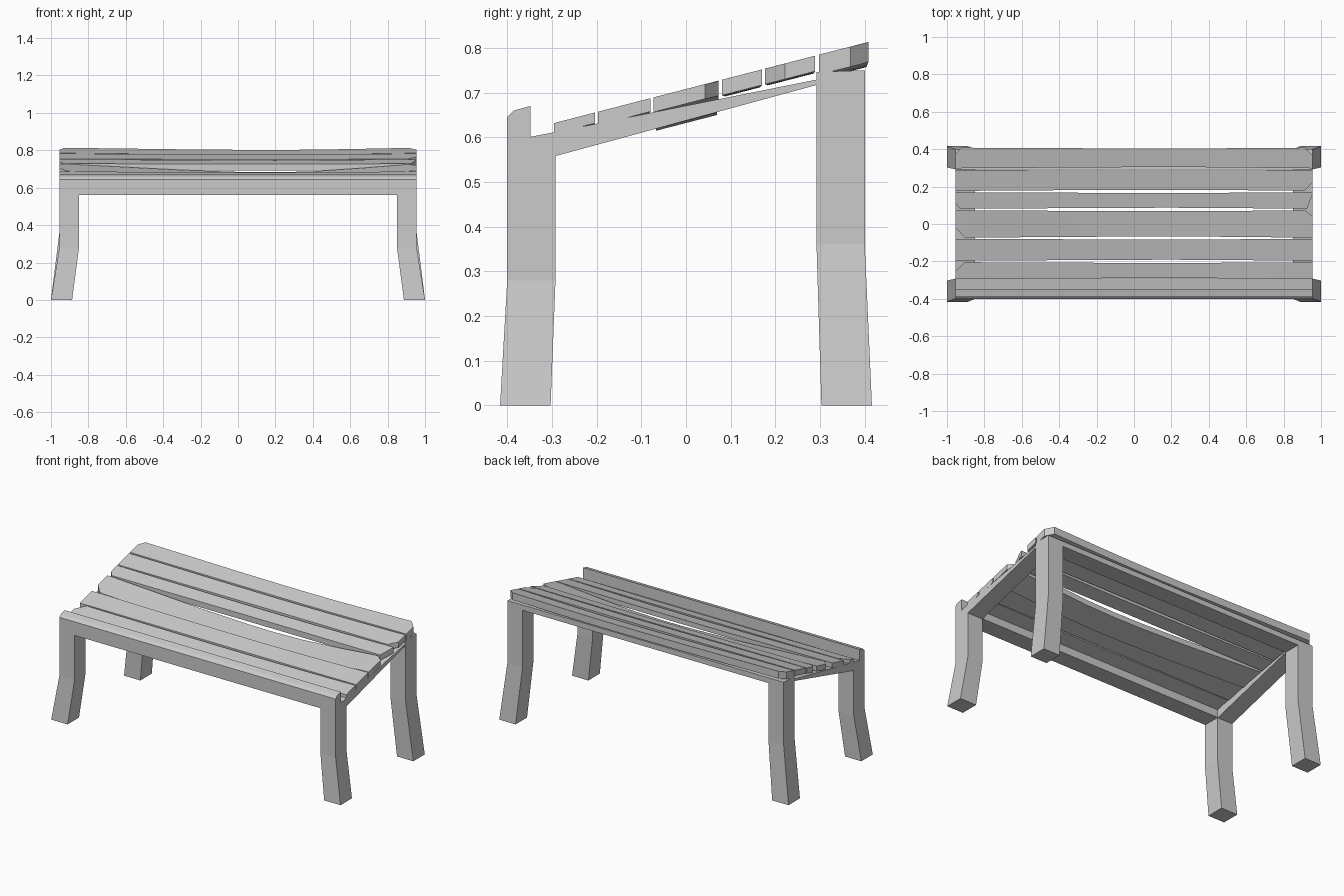
import bpy
import bmesh

cube = bpy.data.objects.get("Cube")
if cube:
    bpy.data.objects.remove(cube, do_unlink=True)

grey = bpy.data.materials.new("plain_grey")
grey.use_nodes = True
grey.diffuse_color = (0.6, 0.6, 0.6, 1)
grey.node_tree.nodes["Principled BSDF"].inputs["Base Color"].default_value = (0.6, 0.6, 0.6, 1)

END = 0.955    # half length of the bench top
INNER = 0.85   # inner side of legs and rails


def loft(name, sections):
    """Skin a row of matching cross-sections and cap both ends."""
    bm = bmesh.new()
    rings = [[bm.verts.new(p) for p in s] for s in sections]
    n = len(rings[0])
    for a, b in zip(rings, rings[1:]):
        for i in range(n):
            j = (i + 1) % n
            bm.faces.new((a[i], a[j], b[j], b[i]))
    bm.faces.new(rings[0])
    bm.faces.new(rings[-1][::-1])
    bmesh.ops.recalc_face_normals(bm, faces=bm.faces)
    mesh = bpy.data.meshes.new(name)
    bm.to_mesh(mesh)
    bm.free()
    mesh.materials.append(grey)
    obj = bpy.data.objects.new(name, mesh)
    bpy.context.collection.objects.link(obj)
    return obj


def bar(name, x0, x1, profile):
    """Extrude a side profile of (y, z) points along x."""
    return loft(name, [[(x, y, z) for y, z in profile] for x in (x0, x1)])


def leg(name, side, end, bend, top):
    """Bent leg whose foot splays outward."""
    levels = [(0, 0.887, 1.0, 0.303, 0.416),
              (bend, INNER, END, 0.292, 0.4),
              (top, INNER, END, 0.292, 0.4)]
    loft(name, [[(side * xi, end * yi, z), (side * xo, end * yi, z),
                 (side * xo, end * yo, z), (side * xi, end * yo, z)]
                for z, xi, xo, yi, yo in levels])


# Legs and sloping side rails
for side, label in ((1, "left"), (-1, "right")):
    leg("front_leg_" + label, side, -1, 0.28, 0.56)
    leg("back_leg_" + label, side, 1, 0.36, 0.717)
    bar("side_rail_" + label, side * INNER, side * END,
        [(-0.292, 0.558), (0.292, 0.717), (0.292, 0.729), (-0.292, 0.612)])

# Front beam with raised, chamfered lip, and the thin back beam
bar("front_beam", -END, END,
    [(-0.4, 0.56), (-0.4, 0.645), (-0.385, 0.66), (-0.348, 0.67),
     (-0.348, 0.601), (-0.292, 0.612), (-0.292, 0.56)])
bar("back_beam", -END, END,
    [(0.292, 0.717), (0.4, 0.717), (0.4, 0.75), (0.292, 0.746)])


def slat(name, y0, y1, thick, sag, clips):
    """Warped plank; clips maps an end and edge to (length, width) cut off."""
    def top(y):
        return 0.708 + 0.258 * y

    cuts = {s: max([v[0] for k, v in clips.items() if k[0] == s] + [0.01])
            for s in (-1, 1)}
    xs = [-END, -END + cuts[-1], -0.6, -0.3, 0, 0.2, 0.4, 0.65, END - cuts[1], END]
    sections = []
    for x in xs:
        reach = 0.75 if x > 0.2 else 1.15
        warp = max(0, 1 - ((x - 0.2) / reach) ** 2) ** 1.5
        front, back = y0 + 0.006 * warp, y1 - 0.004 * warp
        if abs(x) == END:
            s = 1 if x > 0 else -1
            front += clips.get((s, "front"), (0, 0))[1]
            back -= clips.get((s, "back"), (0, 0))[1]
        drop = sag * warp
        sections.append([(x, front, top(front) - drop),
                         (x, back, top(back) - drop),
                         (x, back, top(back) - thick - drop),
                         (x, front, top(front) - thick - drop)])
    loft(name, sections)


# Seat slats, from front to back
slats = [
    (-0.295, -0.204, 0.024, 0.003, {(-1, "back"): (0.05, 0.05)}),
    (-0.197, -0.079, 0.03, 0.006, {}),
    (-0.073, 0.073, 0.033, 0.043, {(-1, "front"): (0.05, 0.055),
                                   (1, "back"): (0.04, 0.03)}),
    (0.081, 0.17, 0.035, 0.004, {(-1, "front"): (0.025, 0.03),
                                 (1, "front"): (0.03, 0.08)}),
    (0.177, 0.289, 0.035, 0.004, {(1, "front"): (0.045, 0.045)}),
    (0.298, 0.408, 0.045, 0.01, {(1, "back"): (0.04, 0.04),
                                 (-1, "back"): (0.03, 0.035)}),
]
for i, spec in enumerate(slats, 1):
    slat(f"seat_slat_{i}", *spec)
